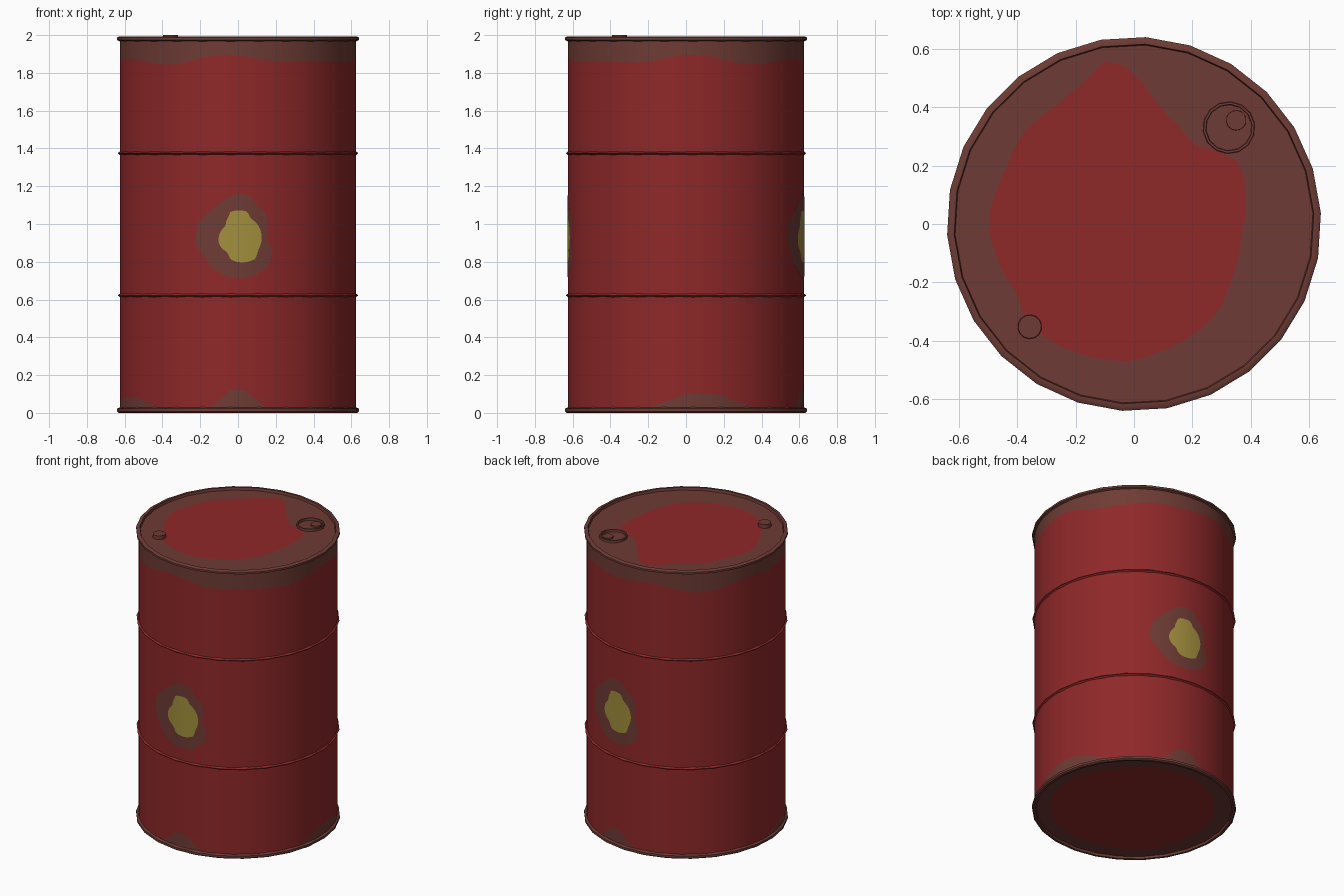
import bpy, bmesh, math
from math import sin, cos, pi, radians, degrees

if "Cube" in bpy.data.objects:
    bpy.data.objects.remove(bpy.data.objects["Cube"])

def mat(name, rgb):
    m = bpy.data.materials.new(name)
    m.diffuse_color = (*rgb, 1)
    m.use_nodes = True
    m.node_tree.nodes["Principled BSDF"].inputs["Base Color"].default_value = m.diffuse_color
    return m

RED = mat("red paint", (0.275, 0.021, 0.022))
RUST = mat("rust brown", (0.155, 0.044, 0.035))
YELLOW = mat("faded yellow", (0.36, 0.275, 0.045))
R = 0.625
START = radians(86.4)      # direction of the first rim corner

def finish(name, verts, faces, mats, ids=None, angle=35):
    me = bpy.data.meshes.new(name)
    me.from_pydata(verts, [], faces)
    for m in mats:
        me.materials.append(m)
    if ids:
        for p, i in zip(me.polygons, ids):
            p.material_index = i
    ob = bpy.data.objects.new(name, me)
    bpy.context.collection.objects.link(ob)
    bpy.ops.object.select_all(action='DESELECT')
    ob.select_set(True)
    bpy.context.view_layer.objects.active = ob
    bpy.ops.object.shade_smooth_by_angle(angle=radians(angle))
    return ob

def lathe(name, profile, m, n=26, centre=(0, 0), start=START, closed=True):
    """Spin a (radius, z) profile, listed counter-clockwise, round a centre."""
    k = len(profile)
    verts = [(centre[0] + r * cos(start + 2 * pi * j / n),
              centre[1] + r * sin(start + 2 * pi * j / n), z)
             for j in range(n) for r, z in profile]
    faces = []
    for j in range(n):
        a, b = j * k, (j + 1) % n * k
        for i in range(k if closed else k - 1):
            i2 = (i + 1) % k
            faces.append((a + i, b + i, b + i2, a + i2))
    return finish(name, verts, faces, [m])

def polar(points, centre, a):
    """Radius of an outline in direction a, as seen from its centre."""
    pl = sorted((math.atan2(y - centre[1], x - centre[0]) % (2 * pi),
                 math.hypot(x - centre[0], y - centre[1])) for x, y in points)
    pl = [(pl[-1][0] - 2 * pi, pl[-1][1])] + pl + [(pl[0][0] + 2 * pi, pl[0][1])]
    a %= 2 * pi
    for (a0, r0), (a1, r1) in zip(pl, pl[1:]):
        if a0 <= a <= a1:
            return r0 + (r1 - r0) * (a - a0) / max(a1 - a0, 1e-6)

def patch(name, inner, outer, centre, place, mats, n=52, rings=4):
    """Sheet with an inner blot and a surrounding border, laid on a surface."""
    verts, faces, ids = [place(*centre)], [], []
    for i in range(1, 2 * rings + 1):
        for j in range(n):
            a = START + 2 * pi * j / n
            ri, ro = polar(inner, centre, a), polar(outer, centre, a)
            r = ri * i / rings if i <= rings else ri + (ro - ri) * (i - rings) / rings
            verts.append(place(centre[0] + r * cos(a), centre[1] + r * sin(a)))
    for j in range(n):
        j2 = (j + 1) % n
        faces.append((0, 1 + j, 1 + j2))
        ids.append(0)
        for i in range(1, 2 * rings):
            a, b = 1 + (i - 1) * n, 1 + i * n
            faces.append((a + j, b + j, b + j2, a + j2))
            ids.append(0 if i < rings else 1)
    return finish(name, verts, faces, mats, ids)

# drum wall: rust below and above wavy lines, red between
def low_edge(t):
    h = 0.03
    for c, w, top in ((-90, 13, 0.12), (80, 13, 0.12), (-157, 26, 0.085), (8, 26, 0.10)):
        d = abs((degrees(t) - c + 180) % 360 - 180)
        h = max(h, 0.03 + (top - 0.03) * min(1, 1.4 * (1 - d / w)))
    return h

def high_edge(t):
    return 1.868 + 0.016 * cos(4 * (t + pi / 2)) + 0.012 * sin(7 * t + 1)

N = 104
verts = []
for j in range(N):
    t = START + 2 * pi * j / N
    verts += [(R * cos(t), R * sin(t), z) for z in (0.012, low_edge(t), high_edge(t), 1.98)]
faces, ids = [], []
for j in range(N):
    a, b = 4 * j, 4 * ((j + 1) % N)
    for i in range(3):
        faces.append((a + i, b + i, b + i + 1, a + i + 1))
        ids.append(0 if i == 1 else 1)
finish("drum_wall", verts, faces, [RED, RUST], ids)

# rolling hoops and end rims
for name, z in (("lower_hoop", 0.622), ("upper_hoop", 1.375)):
    lathe(name, [(0.615, z - 0.018), (0.638, z), (0.615, z + 0.018)], RED)
lathe("top_rim", [(0.622, 1.965), (0.641, 1.974), (0.641, 1.987), (0.632, 1.993),
                  (0.617, 1.993), (0.612, 1.968)], RUST)
lathe("bottom_rim", [(0.612, 0.025), (0.617, 0.0), (0.632, 0.0), (0.641, 0.007),
                     (0.641, 0.022), (0.622, 0.032)], RUST)

# lid and base, red in the middle with a rusty border
def circle(r, n=26):
    return [(r * cos(START + 2 * pi * j / n), r * sin(START + 2 * pi * j / n)) for j in range(n)]

lid_red = [(-.07, .565), (0, .52), (.05, .45), (.1, .38), (.2, .27), (.36, .21), (.38, .14),
           (.365, -.04), (.33, -.2), (.28, -.31), (.2, -.38), (.08, -.44), (0, -.47),
           (-.12, -.46), (-.27, -.41), (-.36, -.34), (-.4, -.24), (-.46, -.14), (-.5, .01),
           (-.44, .18), (-.38, .31), (-.27, .4), (-.17, .48), (-.12, .55)]
patch("lid", lid_red, circle(0.616), (0, 0), lambda x, y: (x, y, 1.975), [RED, RUST], rings=2)
base_red = [(x * (1 + .04 * sin(9 * x + 5 * y)), y) for x, y in circle(0.515)]
patch("base", base_red, circle(0.616), (0, 0), lambda x, y: (-x, y, 0.015), [RED, RUST], rings=2)

# worn yellow blots, one at the front and one at the back
blot = [(-.04, 1.065), (.05, 1.065), (.065, 1.03), (.105, .995), (.105, .86), (.09, .815),
        (-.035, .81), (-.055, .85), (-.1, .895), (-.1, .94), (-.065, .99), (-.05, 1.04)]
halo = [(0, 1.16), (.075, 1.14), (.1, 1.09), (.14, 1.065), (.145, .925), (.18, .865),
        (.16, .78), (.09, .73), (.01, .715), (-.12, .755), (-.175, .825), (-.22, .89),
        (-.21, .995), (-.15, 1.065), (-.095, 1.11)]
for name, turn in (("front_blot", -90), ("back_blot", 80)):
    def on_wall(x, z, turn=turn):
        t = radians(turn) + math.asin(x / R)
        return ((R + .003) * cos(t), (R + .003) * sin(t), z)
    patch(name, blot, halo, (0, .93), on_wall, [YELLOW, RUST])

# large filler cap: raised ring with a small knob inside, and the small vent plug
lathe("filler_ring", [(0.09, 1.97), (0.088, 1.99), (0.08, 1.99), (0.078, 1.97)], RUST,
      n=14, centre=(0.325, 0.33))
lathe("filler_knob", [(0.035, 1.97), (0.034, 1.985), (0.0, 1.985)], RUST,
      n=14, centre=(0.35, 0.355), closed=False)
lathe("vent_plug", [(0.042, 1.97), (0.04, 2.0), (0.0, 2.0)], RUST,
      n=14, centre=(-0.357, -0.352), closed=False)
